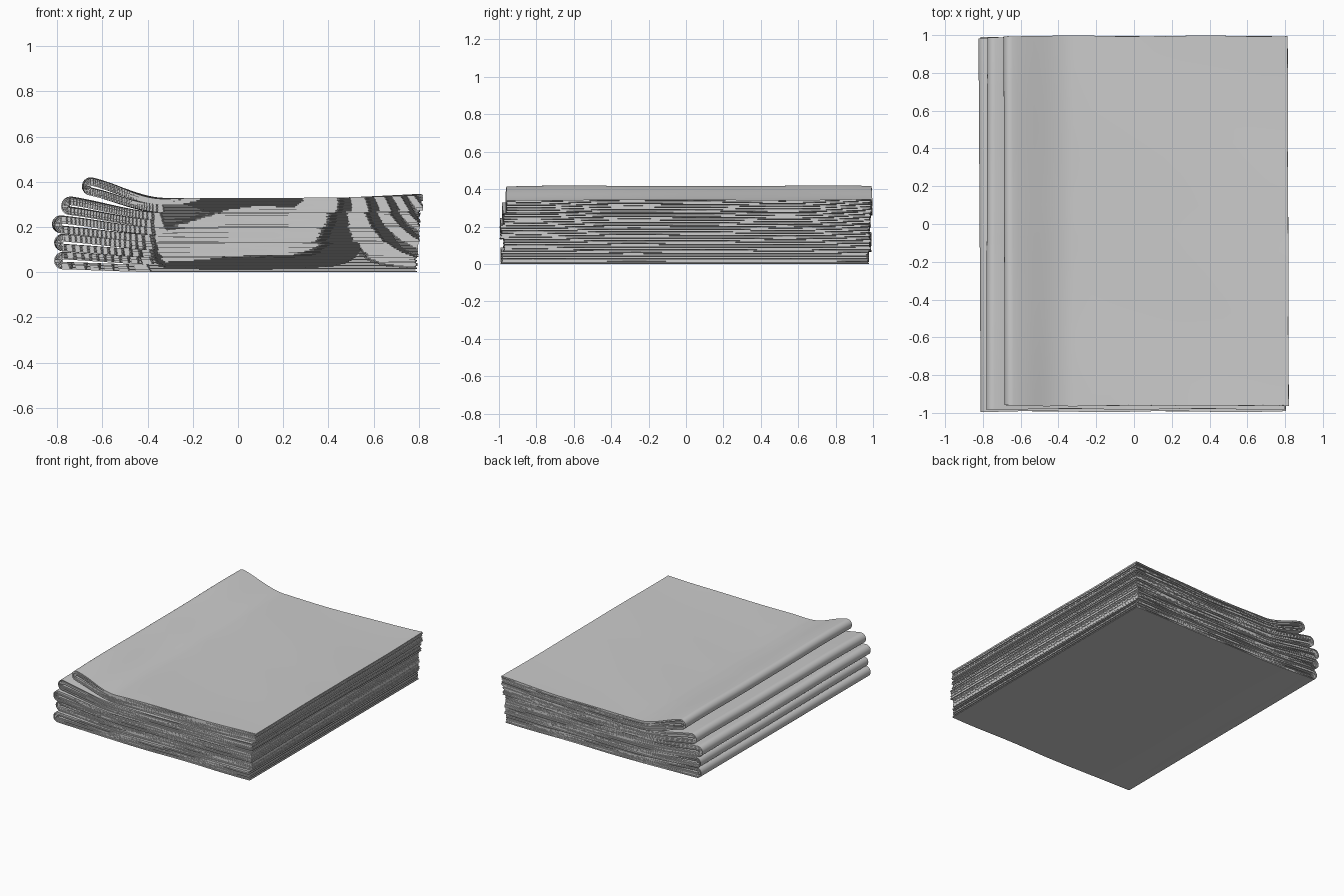
import bpy, math, random
from mathutils import Vector

random.seed(4)
cube = bpy.data.objects.get("Cube")
if cube:
    bpy.data.objects.remove(cube, do_unlink=True)

paper = bpy.data.materials.new("paper grey")
paper.use_nodes = True
GREY = (0.6, 0.6, 0.6, 1)
paper.diffuse_color = GREY
paper.node_tree.nodes["Principled BSDF"].inputs["Base Color"].default_value = GREY

SHEETS = 5            # nested folded sheets in one bundle
BODY = 0.0330         # half height of a flat bundle
LOOP = 0.0385         # half height of the rounded fold
PITCH = BODY / SHEETS
START = -0.32         # where the fold begins to lift
ROWS = 24


def centre_line(body_z, fold_z, fold_x, right):
    """Points and half heights from the open edge to the fold centre."""
    pts = []
    for i in range(13):
        pts.append((Vector((right + (START - right) * i / 12, body_z)), BODY))
    for i in range(1, 13):
        u = i / 12
        s = u * u * (2.1 - 1.1 * u)
        pts.append((Vector((START + (fold_x - START) * u,
                            body_z + (fold_z - body_z) * s)),
                    BODY + (LOOP - BODY) * s))
    return pts


def fold_profile(line, inset):
    """Offset both sides of the centre line and join them round the fold."""
    upper, lower = [], []
    for i, (p, half) in enumerate(line):
        a, b = line[max(i - 1, 0)][0], line[min(i + 1, len(line) - 1)][0]
        t = (b - a).normalized()
        n = Vector((t.y, -t.x))
        upper.append(p + n * (half - inset))
        lower.append(p - n * (half - inset))
    centre, half = line[-1]
    arc = [centre + (n * math.cos(k * math.pi / 12) + t * math.sin(k * math.pi / 12)) * (half - inset)
           for k in range(1, 12)]
    return upper + arc + lower[::-1]


def make_sheet(name, profile, y0, y1, yaw, phase, top):
    verts, faces = [], []
    n = len(profile)
    for j in range(ROWS + 1):
        v = j / ROWS
        y = y0 + (y1 - y0) * v
        for p in profile:
            x, z = p
            # gentle settling of the pile, growing towards the top
            lift = 0.012 * max(x - 0.2, 0) ** 2 / 0.36 - 0.004 * math.cos(2.5 * x)
            lift += 0.004 * math.sin(5 * y + 3 * x) * abs(y)
            z += lift * z / 0.33
            # the top fold sags at its front end
            if top and START - 0.25 < x < START + 0.15:
                z -= 0.010 * max(-y, 0) * math.sin((x - START + 0.25) / 0.4 * math.pi) ** 2 * max(z - 0.3, 0) / 0.05
            edge = 0.003 * math.sin(9 * x + phase) * (2 * v - 1)
            verts.append((x + yaw * y, y + edge, max(z, 0.003)))
    for j in range(ROWS):
        for i in range(n - 1):
            a = j * n + i
            faces.append((a, a + 1, a + n + 1, a + n))
    mesh = bpy.data.meshes.new(name)
    mesh.from_pydata(verts, [], faces)
    mesh.materials.append(paper)
    obj = bpy.data.objects.new(name, mesh)
    bpy.context.collection.objects.link(obj)
    # paper thickness
    solid = obj.modifiers.new("thickness", "SOLIDIFY")
    solid.thickness = PITCH * 0.86
    solid.offset = 0
    bpy.ops.object.select_all(action="DESELECT")
    obj.select_set(True)
    bpy.context.view_layer.objects.active = obj
    bpy.ops.object.modifier_apply(modifier=solid.name)
    bpy.ops.object.shade_smooth_by_angle(angle=math.radians(35))


# bundles from bottom to top: fold tip, fold height, open edge, front, back, yaw
bundles = [
    (-0.812, 0.051, 0.790, -0.990, 0.975, 0.002),
    (-0.810, 0.130, 0.795, -0.975, 0.990, -0.004),
    (-0.818, 0.210, 0.800, -0.993, 0.980, -0.006),
    (-0.780, 0.293, 0.803, -0.980, 0.985, 0.003),
    (-0.688, 0.378, 0.815, -0.962, 0.995, -0.003),
]
for b, (tip, fold_z, right, front, back, yaw) in enumerate(bundles):
    body_z = BODY * (2 * b + 1)
    for k in range(SHEETS):
        jitter = 0 if k == 0 else random.uniform(-0.008, 0.002)
        line = centre_line(body_z, fold_z, tip + LOOP, right + jitter)
        profile = fold_profile(line, (k + 0.5) * PITCH)
        make_sheet(f"bundle_{b + 1}_sheet_{k + 1}", profile,
                   front + random.uniform(0, 0.008) * (k > 0),
                   back - random.uniform(0, 0.008) * (k > 0),
                   yaw, random.uniform(0, 6), b == len(bundles) - 1)
